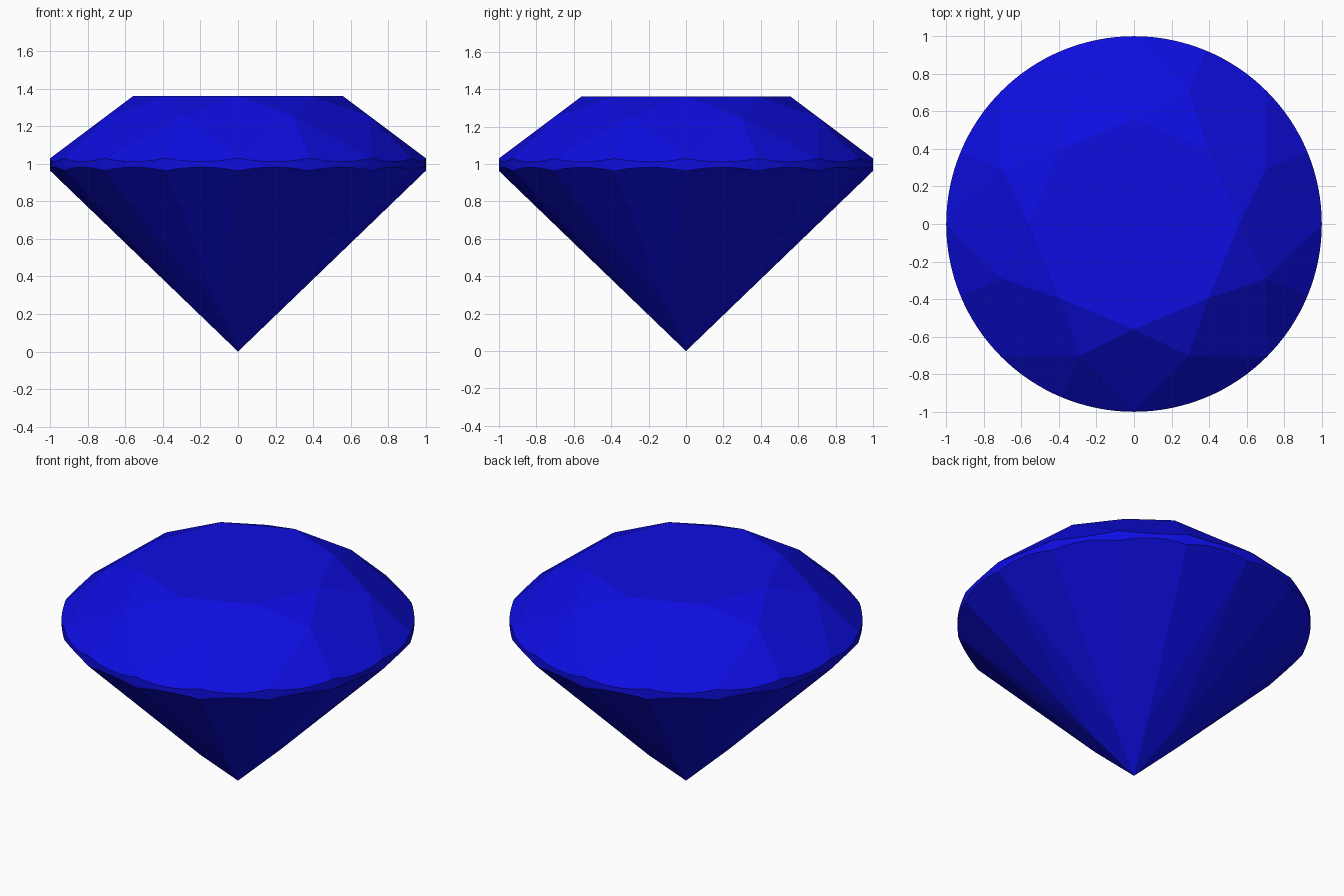
import bpy, bmesh
from math import sin, cos, pi, radians

if "Cube" in bpy.data.objects:
    bpy.data.objects.remove(bpy.data.objects["Cube"])

TABLE_R, TABLE_Z = 0.56, 1.36      # flat top octagon
GIRDLE_TOP, GIRDLE_LOW = 1.03, 0.963
STAR_R, LOWER_R = 0.76, 0.25       # inner tips of the girdle facets
SEGMENTS = 128                     # girdle roundness
STEP = pi / 8                      # sixteen girdle facets
crown_slope = (TABLE_Z - GIRDLE_TOP) / (1 - TABLE_R)
star_z = TABLE_Z - crown_slope * (STAR_R * cos(STEP) - TABLE_R)
lower_z = GIRDLE_LOW * LOWER_R * cos(STEP)

bm = bmesh.new()


def ring(n, r, height, offset=0.0):
    for i in range(n):
        a = 2 * pi * i / n + offset
        bm.verts.new((r * cos(a), r * sin(a), height(a)))


def scallop(rim_z, tip_r, tip_z):
    # height where a tilted girdle facet meets the round girdle
    joint = cos(STEP / 2)
    slope = (rim_z - tip_z) / (joint - tip_r * joint)
    return lambda a: rim_z + slope * (cos(a % STEP - STEP / 2) - joint)


# Crown: table and star points
ring(8, TABLE_R, lambda a: TABLE_Z)
ring(8, STAR_R, lambda a: star_z, STEP)
# Girdle: two scalloped rims
ring(SEGMENTS, 1.0, scallop(GIRDLE_TOP, STAR_R, star_z))
ring(SEGMENTS, 1.0, scallop(GIRDLE_LOW, LOWER_R, lower_z))
# Pavilion: lower facet tips and pointed base
ring(8, LOWER_R, lambda a: lower_z, STEP)
bm.verts.new((0, 0, 0))

# Wrap the points, then merge coplanar triangles into clean facets
bmesh.ops.convex_hull(bm, input=bm.verts[:])
bmesh.ops.dissolve_limit(bm, angle_limit=radians(0.3),
                         verts=bm.verts[:], edges=bm.edges[:])
bmesh.ops.recalc_face_normals(bm, faces=bm.faces[:])

mesh = bpy.data.meshes.new("cut_gem")
bm.to_mesh(mesh)
bm.free()
gem = bpy.data.objects.new("cut_gem", mesh)
bpy.context.collection.objects.link(gem)

blue = bpy.data.materials.new("gem_blue")
blue.diffuse_color = (0.004, 0.004, 0.75, 1)
blue.use_nodes = True
blue.node_tree.nodes["Principled BSDF"].inputs["Base Color"].default_value = blue.diffuse_color
mesh.materials.append(blue)
